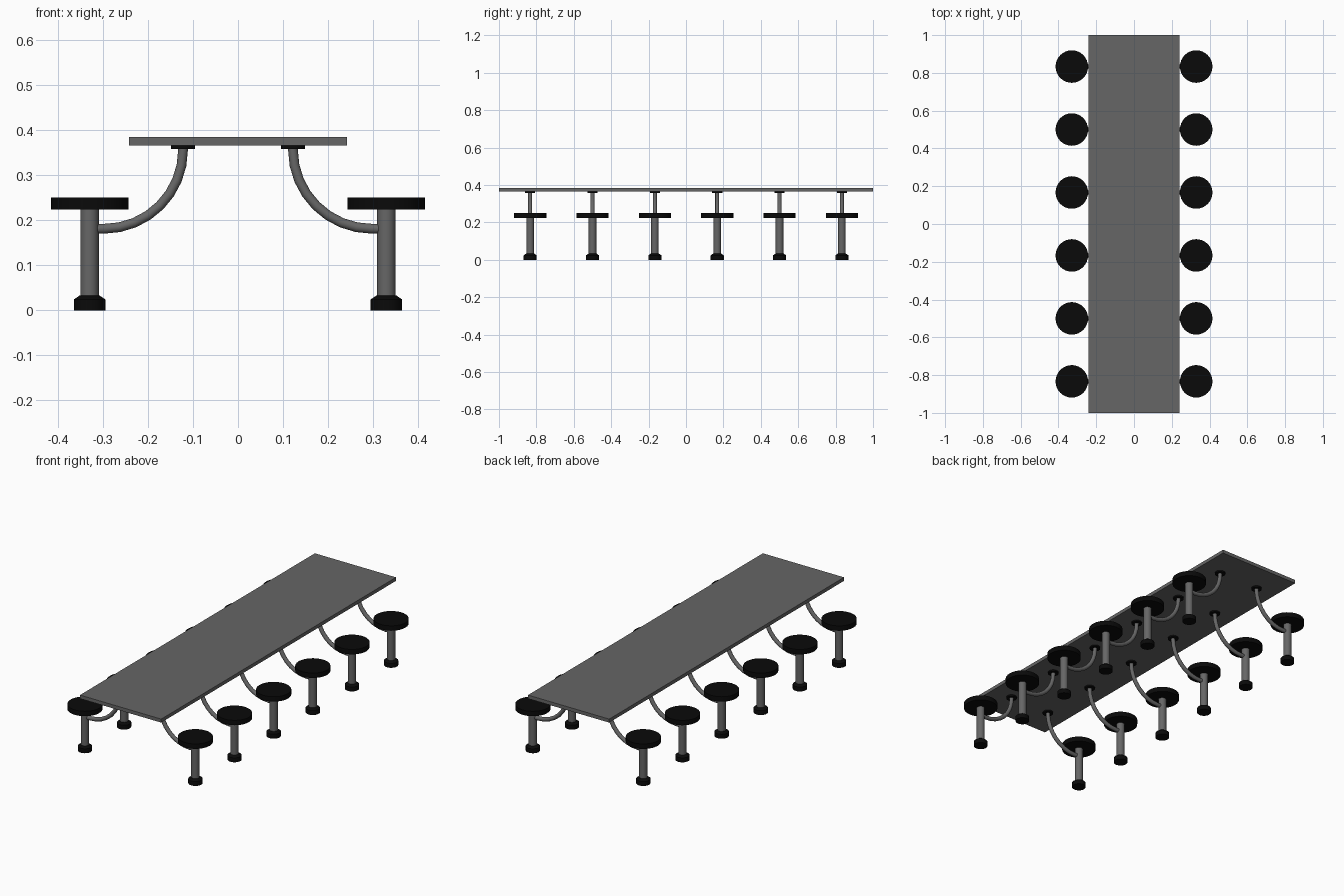
import bpy, math

if "Cube" in bpy.data.objects:
    bpy.data.objects.remove(bpy.data.objects["Cube"])

SEAT_X = 0.3293
FLANGE_X = 0.122
ROWS = [-0.833 + i * 0.3333 for i in range(6)]


def material(name, v):
    mat = bpy.data.materials.new(name)
    mat.diffuse_color = (v, v, v, 1)
    mat.use_nodes = True
    mat.node_tree.nodes["Principled BSDF"].inputs["Base Color"].default_value = mat.diffuse_color
    return mat


black = material("black_plastic", 0.003)
grey = material("grey_metal", 0.133)


def finish(obj, name, mat):
    obj.name = name
    obj.data.materials.append(mat)
    bpy.ops.object.shade_smooth_by_angle(angle=math.radians(35))
    return obj


def disc(name, x, y, z0, z1, r0, r1=None, mat=black):
    """Upright cylinder or cone section between two heights."""
    bpy.ops.mesh.primitive_cone_add(
        vertices=32, radius1=r0, radius2=r0 if r1 is None else r1,
        depth=z1 - z0, location=(x, y, (z0 + z1) / 2))
    return finish(bpy.context.object, name, mat)


def arm(name, side, y):
    """Quarter-circle tube from the seat post up to the table top."""
    r, zc = 0.175, 0.356
    xc = FLANGE_X + r
    pts = [(side * (SEAT_X - 0.005), y, zc - r)]
    for i in range(9):
        a = math.radians(90 * i / 8)
        pts.append((side * (xc - r * math.sin(a)), y, zc - r * math.cos(a)))
    pts.append((side * FLANGE_X, y, 0.362))
    curve = bpy.data.curves.new(name, 'CURVE')
    curve.dimensions = '3D'
    curve.bevel_depth = 0.0108
    curve.bevel_resolution = 6
    curve.use_fill_caps = True
    spline = curve.splines.new('POLY')
    spline.points.add(len(pts) - 1)
    for p, co in zip(spline.points, pts):
        p.co = (*co, 1)
    obj = bpy.data.objects.new(name, curve)
    bpy.context.collection.objects.link(obj)
    bpy.ops.object.select_all(action='DESELECT')
    obj.select_set(True)
    bpy.context.view_layer.objects.active = obj
    bpy.ops.object.convert(target='MESH')
    finish(bpy.context.object, name, grey)


# Table top
bpy.ops.mesh.primitive_cube_add(size=1, location=(0, 0, 0.375))
top = bpy.context.object
top.name = "table_top"
top.scale = (0.484, 2.0, 0.019)
bpy.ops.object.transform_apply(location=False, rotation=False, scale=True)
top.data.materials.append(grey)

# Seat units down both long sides
for side, label in ((-1, "left"), (1, "right")):
    for n, y in enumerate(ROWS, 1):
        tag = f"{label}_{n}"
        x = side * SEAT_X
        disc(f"seat_{tag}", x, y, 0.2235, 0.25, 0.086)
        disc(f"seat_post_{tag}", x, y, 0.03, 0.225, 0.0205, mat=grey)
        # Foot with a chamfered upper edge
        disc(f"foot_{tag}", x, y, 0.0, 0.024, 0.035)
        disc(f"foot_collar_{tag}", x, y, 0.024, 0.033, 0.035, 0.022)
        disc(f"flange_{tag}", side * FLANGE_X, y, 0.358, 0.366, 0.027)
        arm(f"arm_{tag}", side, y)
